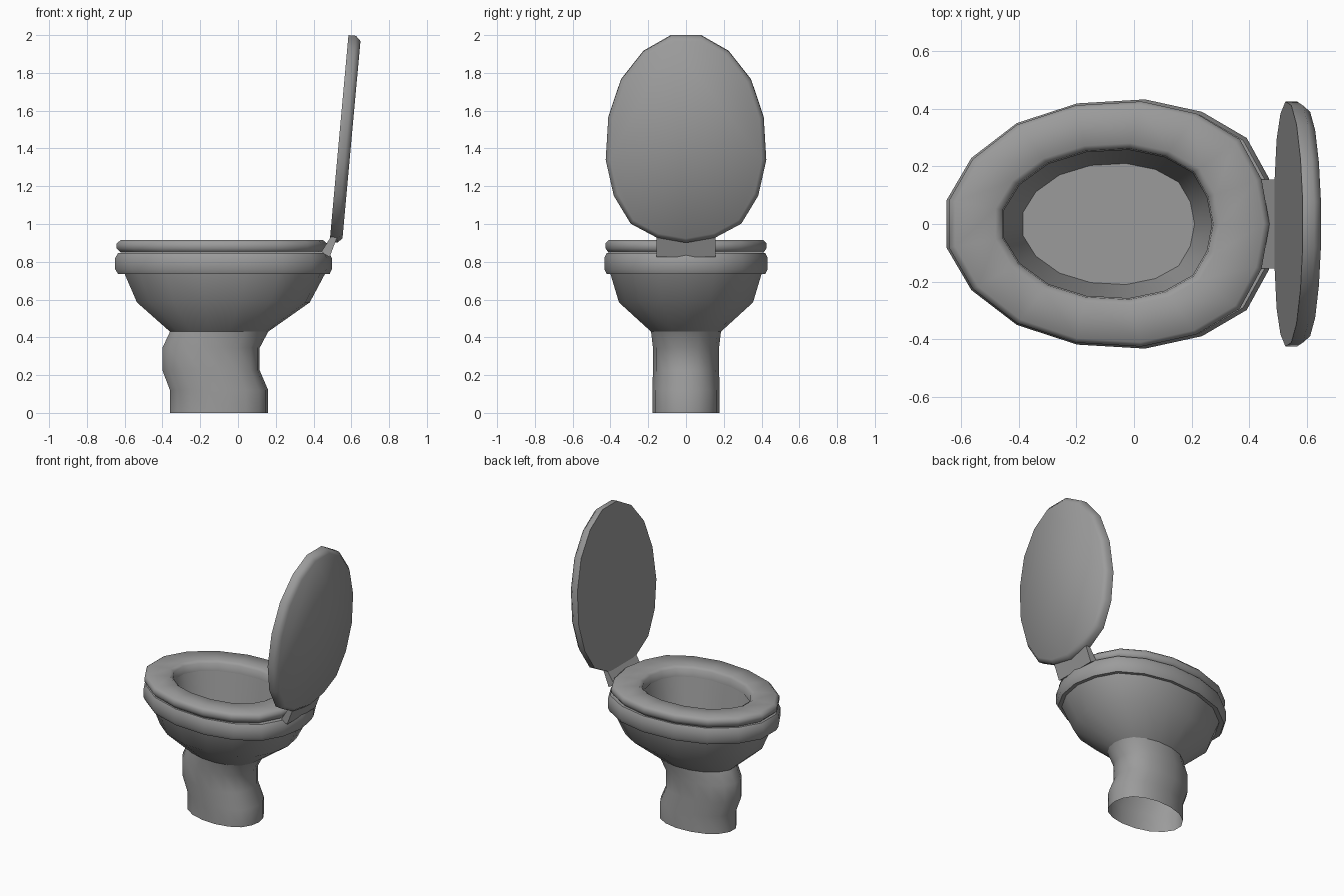
import bpy, bmesh, math
from mathutils import Matrix

if "Cube" in bpy.data.objects:
    bpy.data.objects.remove(bpy.data.objects["Cube"])

# Half of the 17-sided egg outline shared by every part (unit size)
HALF = [(-1, .19), (-.85, .53), (-.575, .81), (-.21, .968), (.2, 1),
        (.545, .9), (.815, .69), (.95, .365)]
EGG = HALF + [(1, 0)] + [(x, -y) for x, y in reversed(HALF)]

grey = bpy.data.materials.new("dark_grey")
grey.diffuse_color = (.33, .33, .33, 1)
grey.use_nodes = True
grey.node_tree.nodes["Principled BSDF"].inputs["Base Color"].default_value = grey.diffuse_color


def finish(name, bm, angle):
    bmesh.ops.recalc_face_normals(bm, faces=bm.faces)
    me = bpy.data.meshes.new(name)
    bm.to_mesh(me)
    bm.free()
    me.materials.append(grey)
    ob = bpy.data.objects.new(name, me)
    bpy.context.collection.objects.link(ob)
    bpy.ops.object.select_all(action='DESELECT')
    ob.select_set(True)
    bpy.context.view_layer.objects.active = ob
    bpy.ops.object.shade_smooth_by_angle(angle=math.radians(angle))
    return ob


def loft(name, rings, cap_start=False, cap_end=False, ring_loop=False, angle=40):
    """Skin egg-shaped rings given as (x_min, x_max, half_width, z)."""
    bm = bmesh.new()
    loops = []
    for x0, x1, hy, z in rings:
        cx, hx = (x0 + x1) / 2, (x1 - x0) / 2
        loops.append([bm.verts.new((cx + hx * u, hy * v, z)) for u, v in EGG])
    pairs = list(zip(loops, loops[1:]))
    if ring_loop:
        pairs.append((loops[-1], loops[0]))
    n = len(EGG)
    for a, b in pairs:
        for i in range(n):
            j = (i + 1) % n
            bm.faces.new((a[i], a[j], b[j], b[i]))
    if cap_start:
        bm.faces.new(loops[0])
    if cap_end:
        bm.faces.new(loops[-1])
    return finish(name, bm, angle)


# Pedestal, open underneath
loft("pedestal", [
    (-.36, .16, .178, 0), (-.36, .16, .178, .12),
    (-.40, .115, .175, .225), (-.40, .115, .175, .345),
    (-.36, .16, .185, .43)], angle=60)

# Bowl with rim and hollow interior
loft("bowl", [
    (-.36, .16, .185, .43),
    (-.535, .38, .355, .585), (-.60, .46, .40, .735),
    (-.635, .485, .42, .735), (-.65, .497, .432, .76),
    (-.65, .497, .432, .82), (-.635, .482, .42, .847),
    (-.455, .275, .262, .847),
    (-.385, .21, .21, .52)], cap_end=True)

# Seat ring
loft("seat", [
    (-.62, .45, .41, .848), (-.642, .47, .425, .87),
    (-.642, .47, .425, .898), (-.62, .45, .41, .915),
    (-.48, .30, .28, .915), (-.455, .275, .262, .90),
    (-.45, .27, .257, .848)], ring_loop=True, angle=60)

# Raised lid, leaning back
lid = loft("lid", [
    (-.55, .55, .425, 0), (-.55, .55, .425, .04),
    (-.525, .525, .402, .066)], cap_start=True, cap_end=True, angle=50)
lid.data.transform(Matrix.Translation((.535, 0, 1.452)) @
                   Matrix.Rotation(math.radians(95.2), 4, 'Y'))

# Hinge plate between rim and lid
bm = bmesh.new()
profile = [(.44, .85), (.485, .825), (.525, .93), (.49, .93)]
sides = [[bm.verts.new((x, y, z)) for x, z in profile] for y in (-.155, .155)]
for s in sides:
    bm.faces.new(s)
for i in range(4):
    j = (i + 1) % 4
    bm.faces.new((sides[0][i], sides[0][j], sides[1][j], sides[1][i]))
finish("hinge", bm, 30)
